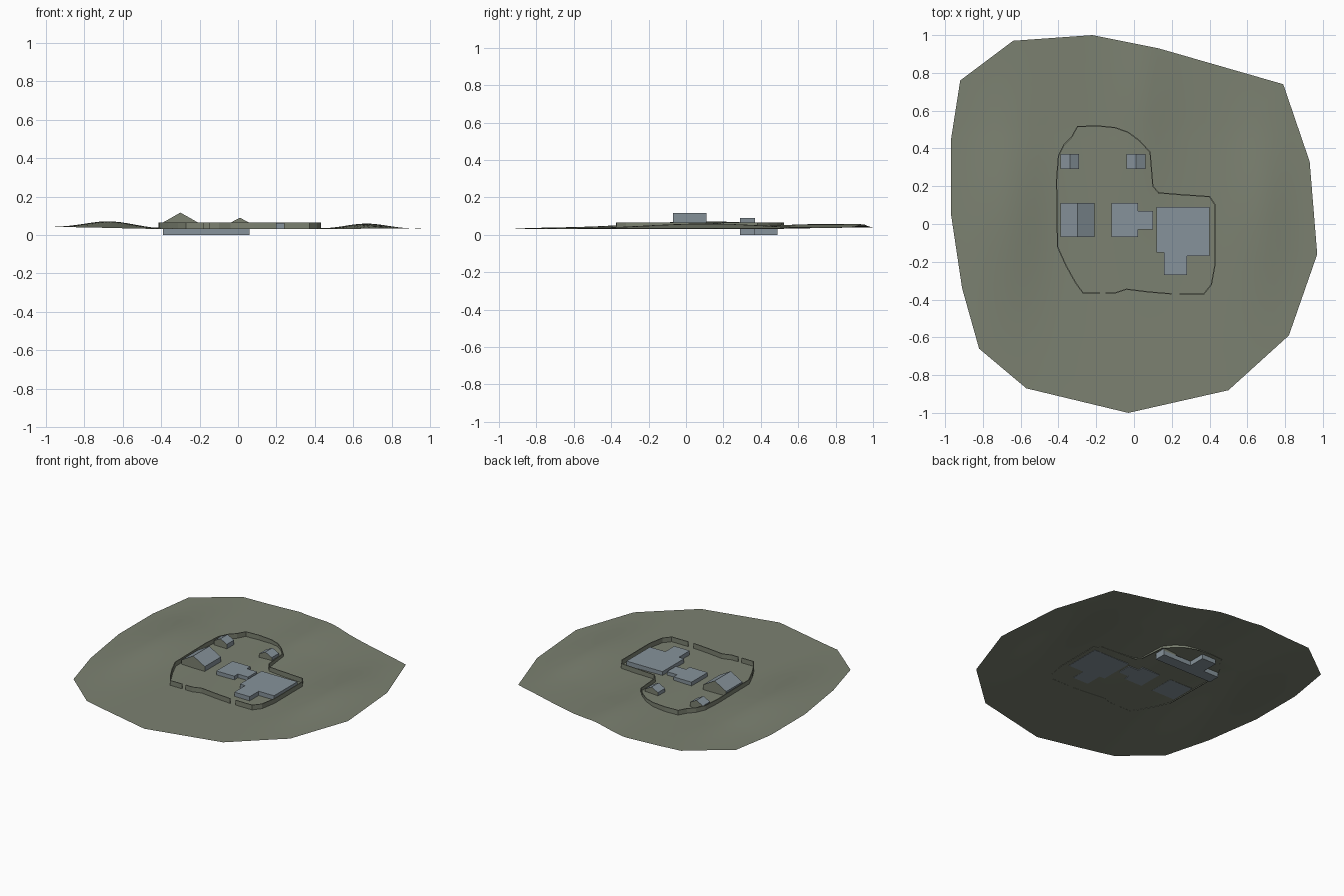
import bpy, bmesh, math

cube = bpy.data.objects.get("Cube")
if cube:
    bpy.data.objects.remove(cube)


def material(name, rgb):
    m = bpy.data.materials.new(name)
    m.use_nodes = True
    m.diffuse_color = (*rgb, 1)
    m.node_tree.nodes["Principled BSDF"].inputs["Base Color"].default_value = (*rgb, 1)
    return m


GROUND = material("olive ground", (0.20, 0.22, 0.165))
SLATE = material("slate blue", (0.24, 0.29, 0.325))
FLOOR = 0.033


def finish(bm, name, *mats):
    mesh = bpy.data.meshes.new(name)
    bm.to_mesh(mesh)
    bm.free()
    for m in mats:
        mesh.materials.append(m)
    ob = bpy.data.objects.new(name, mesh)
    bpy.context.collection.objects.link(ob)
    return ob


def prism(name, outline, z0, z1, mat):
    """Flat-roofed block from a plan outline."""
    bm = bmesh.new()
    base = bm.faces.new([bm.verts.new((x, y, z0)) for x, y in outline])
    top = bmesh.ops.extrude_face_region(bm, geom=[base])["geom"]
    bmesh.ops.translate(bm, vec=(0, 0, z1 - z0),
                        verts=[g for g in top if isinstance(g, bmesh.types.BMVert)])
    bmesh.ops.recalc_face_normals(bm, faces=bm.faces)
    return finish(bm, name, mat)


def house(name, x0, x1, y0, y1, eave, ridge):
    """Gabled house: slate roof and sides, olive gable ends."""
    bm = bmesh.new()
    profile = [(x0, 0.031), (x1, 0.031), (x1, eave), ((x0 + x1) / 2, ridge), (x0, eave)]
    end = bm.faces.new([bm.verts.new((x, y0, z)) for x, z in profile])
    back = bmesh.ops.extrude_face_region(bm, geom=[end])["geom"]
    bmesh.ops.translate(bm, vec=(0, y1 - y0, 0),
                        verts=[g for g in back if isinstance(g, bmesh.types.BMVert)])
    bmesh.ops.recalc_face_normals(bm, faces=bm.faces)
    bm.normal_update()
    for f in bm.faces:
        f.material_index = 1 if abs(f.normal.y) > 0.5 else 0
    return finish(bm, name, SLATE, GROUND)


def bump(x, y, cx, cy, sx, sy):
    return math.exp(-((x - cx) / sx) ** 2 - ((y - cy) / sy) ** 2)


def height(x, y):
    rise = 0.036 * bump(x, y, -0.67, 0.1, 0.18, 0.5)
    rise += 0.028 * bump(x, y, 0.67, 0.1, 0.15, 0.45)
    rise += 0.022 * bump(x, y, 0.05, 0.7, 0.14, 0.5)
    rise += 0.008 * max(0, -x - 0.45) / 0.5 + 0.008 * max(0, y - 0.5) / 0.5
    return FLOOR - 0.001 + rise


# Rolling ground: rings shrinking from the outer edge to the centre
edge = [(-.97, .44), (-.97, .06), (-.91, -.34), (-.82, -.66), (-.57, -.87), (-.03, -1),
        (.5, -.88), (.82, -.59), (.97, -.16), (.93, .33), (.79, .74), (.13, .93),
        (-.22, 1), (-.64, .97), (-.92, .76)]
STEPS, RINGS = 6, 24
rim = []
for a, b in zip(edge, edge[1:] + edge[:1]):
    for s in range(STEPS):
        t = s / STEPS
        rim.append((a[0] + (b[0] - a[0]) * t, a[1] + (b[1] - a[1]) * t))
bm = bmesh.new()
centre = bm.verts.new((0, 0, height(0, 0)))
previous = None
for r in range(1, RINGS + 1):
    k = r / RINGS
    ring = [bm.verts.new((x * k, y * k, height(x * k, y * k))) for x, y in rim]
    for i in range(len(ring)):
        j = (i + 1) % len(ring)
        if previous:
            bm.faces.new((previous[i], ring[i], ring[j], previous[j]))
        else:
            bm.faces.new((centre, ring[i], ring[j]))
    previous = ring
for f in bm.faces:
    f.smooth = True
finish(bm, "ground", GROUND)

# Perimeter wall in two runs, leaving two gateways at the front
long_run = [(.24, -.37), (.37, -.37), (.41, -.32), (.43, -.21), (.43, .1), (.4, .145),
            (.25, .155), (.13, .165), (.1, .2), (.085, .38), (.03, .44), (-.03, .485),
            (-.1, .51), (-.2, .52), (-.3, .515), (-.33, .46), (-.37, .42), (-.4, .36),
            (-.41, .23), (-.405, -.12), (-.36, -.22), (-.31, -.31), (-.27, -.365), (-.18, -.365)]
short_run = [(-.15, -.365), (-.1, -.365), (-.04, -.345), (.08, -.36), (.2, -.37)]
for name, path in (("outer_wall", long_run), ("front_wall", short_run)):
    bm = bmesh.new()
    low = [bm.verts.new((x, y, 0.031)) for x, y in path]
    high = [bm.verts.new((x, y, 0.066)) for x, y in path]
    for i in range(len(path) - 1):
        bm.faces.new((low[i], low[i + 1], high[i + 1], high[i]))
    solid = finish(bm, name, GROUND).modifiers.new("thickness", "SOLIDIFY")
    solid.thickness = 0.006
    solid.offset = 0

# Flat-roofed buildings
prism("main_hall", [(.12, .09), (.12, -.15), (.16, -.15), (.16, -.27), (.28, -.27),
                    (.28, -.17), (.4, -.17), (.4, .09)], 0.031, 0.062, SLATE)
prism("middle_hall", [(-.12, .11), (-.12, -.07), (.02, -.07), (.02, -.03), (.1, -.03),
                      (.1, .07), (.02, .07), (.02, .11)], 0.031, 0.06, SLATE)

# Gabled houses
house("large_house", -.39, -.21, -.07, .11, 0.066, 0.117)
house("small_house_right", -.39, -.29, .29, .37, 0.064, 0.09)
house("small_house_left", -.04, .06, .29, .37, 0.064, 0.09)

# Cellar joining the two small houses below ground
prism("cellar", [(-.39, .29), (.06, .29), (.06, .37), (-.16, .37), (-.16, .49),
                 (-.27, .49), (-.27, .37), (-.39, .37)], 0, 0.0315, SLATE)
